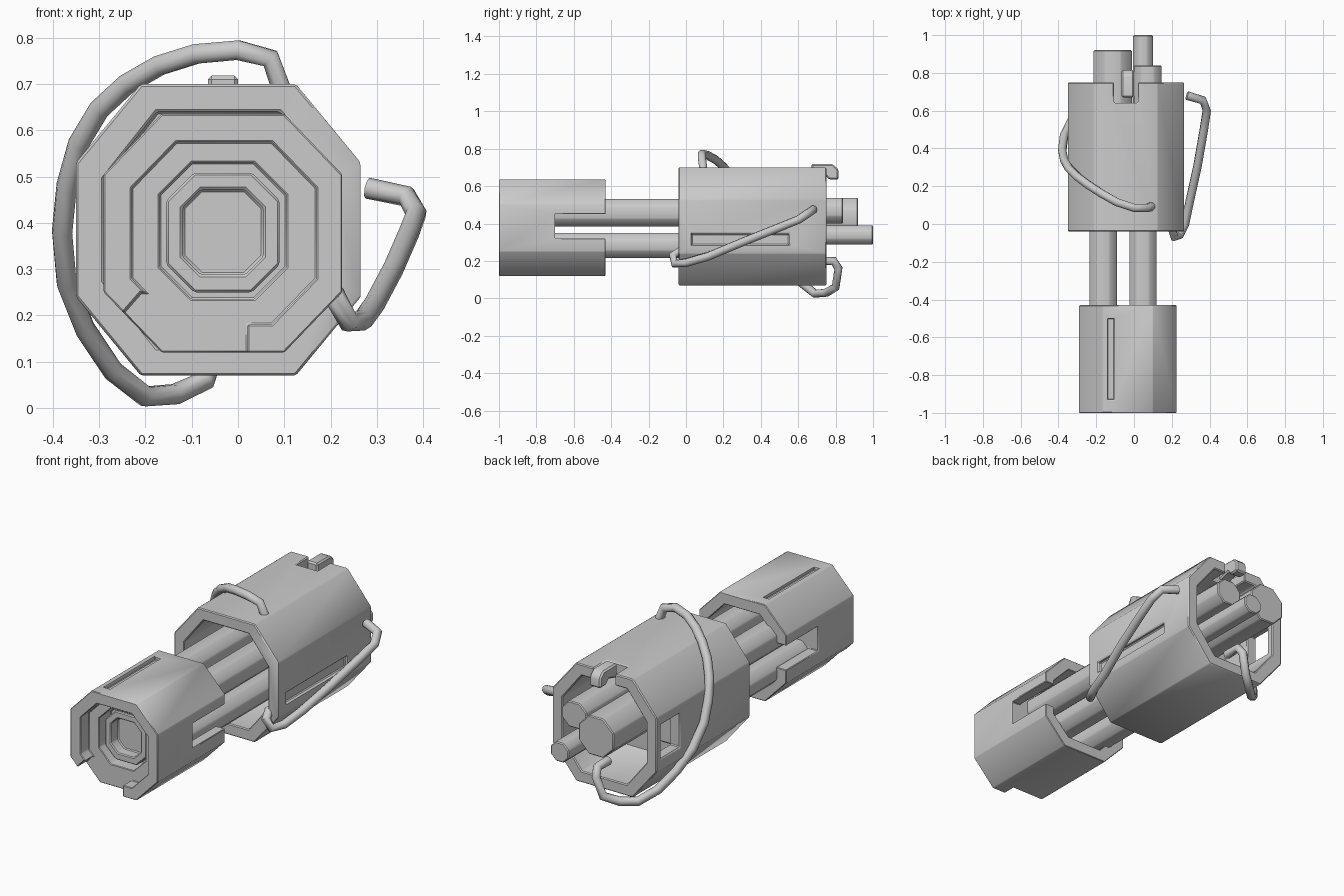
import bpy, bmesh
from mathutils import Vector

if "Cube" in bpy.data.objects:
    bpy.data.objects.remove(bpy.data.objects["Cube"])

grey = bpy.data.materials.new("grey metal")
grey.diffuse_color = (0.6, 0.6, 0.6, 1)
grey.use_nodes = True
grey.node_tree.nodes["Principled BSDF"].inputs["Base Color"].default_value = grey.diffuse_color


def finish(ob, angle=0.6):
    ob.data.materials.append(grey)
    bpy.ops.object.select_all(action='DESELECT')
    bpy.context.view_layer.objects.active = ob
    ob.select_set(True)
    bpy.ops.object.shade_smooth_by_angle(angle=angle)


def octagon(x0, x1, z0, z1, cx, cz=None):
    cz = cz or cx
    return [(x0 + cx, z0), (x1 - cx, z0), (x1, z0 + cz), (x1, z1 - cz),
            (x1 - cx, z1), (x0 + cx, z1), (x0, z1 - cz), (x0, z0 + cz)]


def rect(x0, x1, z0, z1):
    return [(x0, z0), (x1, z0), (x1, z1), (x0, z1)]


def prism(name, outline, a, b, axis='y'):
    """Extrude an outline from a to b along y (outline xz) or x (outline yz)."""
    bm = bmesh.new()
    rings = []
    for t in (a, b):
        rings.append([bm.verts.new((u, t, v) if axis == 'y' else (t, u, v))
                      for u, v in outline])
    n = len(outline)
    bm.faces.new(rings[0])
    bm.faces.new(rings[1])
    for i in range(n):
        j = (i + 1) % n
        bm.faces.new((rings[0][i], rings[0][j], rings[1][j], rings[1][i]))
    bmesh.ops.recalc_face_normals(bm, faces=bm.faces)
    me = bpy.data.meshes.new(name)
    bm.to_mesh(me)
    bm.free()
    ob = bpy.data.objects.new(name, me)
    bpy.context.collection.objects.link(ob)
    return ob


def carve(ob, cutters, bevel=0.005):
    """Subtract (outline, start, end) prisms in turn, bake, soften the edges."""
    helpers = []
    for outline, a, b in cutters:
        c = prism("cutter", outline, a, b)
        c.hide_render = True
        m = ob.modifiers.new("cut", 'BOOLEAN')
        m.operation, m.solver, m.object = 'DIFFERENCE', 'EXACT', c
        helpers.append(c)
    m = ob.modifiers.new("bevel", 'BEVEL')
    m.width, m.segments, m.limit_method = bevel, 1, 'ANGLE'
    m.angle_limit = 0.6
    deps = bpy.context.evaluated_depsgraph_get()
    me = bpy.data.meshes.new_from_object(ob.evaluated_get(deps))
    ob.modifiers.clear()
    ob.data = me
    for c in helpers:
        bpy.data.objects.remove(c)
    finish(ob)
    return ob


# Front shell: octagonal housing, recessed face, open rear with side slots
carve(prism("front_shell", octagon(-.29, .225, .12, .635, .125, .13), -1, -.43), [
    (octagon(-.23, .17, .18, .575, .097, .1), -1.1, -.93),           # face recess
    ([(.02, .05), (.02, .25), (-.21, .25), (-.30, .147), (-.2, .05)], -1.1, -.93),
    (octagon(-.17, .105, .235, .53, .07), -.95, -.83),               # muzzle hole
    (octagon(-.23, .17, .18, .575, .097, .1), -.70, -.40),           # rear hollow
    (rect(-.4, .4, .32, .45), -.70, -.40),                           # side slots
    (rect(-.14, -.105, .615, .7), -.93, -.50),                       # top groove
])

# Muzzle ring inside the recess
carve(prism("muzzle_ring", octagon(-.155, .09, .25, .508, .06), -.90, -.80), [
    (octagon(-.12, .055, .288, .472, .04), -.95, -.84)])

# Four octagonal rods linking the two housings
for x in (-.1625, .0475):
    for z, h in ((.4575, .0725), (.2825, .0675)):
        carve(prism("link_rod", octagon(x - .0725, x + .0725, z - h, z + h, .04),
                    -.72, .40), [])

# Rear body: larger octagonal tube with a groove, side window and top notch
carve(prism("rear_body", octagon(-.35, .265, .07, .70, .14, .17), -.04, .75), [
    (octagon(-.29, .205, .13, .64, .115, .145), -.1, .33),           # front hollow
    (octagon(-.29, .205, .13, .64, .115, .145), .38, .80),           # rear hollow
    (rect(.245, .3, .285, .345), .03, .55),                          # side groove
    (rect(-.4, -.27, .30, .48), .55, .71),                           # side window
    (rect(-.105, .02, .62, .8), .64, .80),                           # top notch
])

# Cylinders sticking out of the back
for name, outline, end in (
        ("rear_cylinder_large", octagon(-.215, -.01, .33, .537, .06), .92),
        ("rear_cylinder_small", octagon(0, .145, .40, .537, .04), .84),
        ("rear_pin", octagon(-.005, .10, .287, .39, .03), 1.0)):
    carve(prism(name, outline, .36, end), [])

# Bent catch in the top notch
carve(prism("top_catch", [(.67, .64), (.74, .66), (.765, .635), (.815, .635),
                          (.815, .69), (.785, .718), (.67, .718)],
            -.065, 0, 'x'), [], .008)


def hose(name, points, r=.023):
    cu = bpy.data.curves.new(name, 'CURVE')
    cu.dimensions = '3D'
    cu.bevel_depth, cu.bevel_resolution, cu.use_fill_caps = r, 2, True
    sp = cu.splines.new('POLY')
    sp.points.add(len(points) - 1)
    for p, co in zip(sp.points, points):
        p.co = Vector((*co, 1))
    tmp = bpy.data.objects.new(name + "_path", cu)
    bpy.context.collection.objects.link(tmp)
    deps = bpy.context.evaluated_depsgraph_get()
    me = bpy.data.meshes.new_from_object(tmp.evaluated_get(deps))
    bpy.data.objects.remove(tmp)
    ob = bpy.data.objects.new(name, me)
    bpy.context.collection.objects.link(ob)
    me.materials.clear()
    finish(ob, 1.0)


# Long hose wrapping from the rear bottom round the left side to the top
hose("left_hose", [
    (-.03, .70, .20), (-.03, .79, .20), (-.04, .815, .16), (-.07, .80, .06),
    (-.135, .75, .03), (-.20, .69, .025), (-.27, .62, .08), (-.33, .55, .17),
    (-.37, .47, .27), (-.38, .39, .38), (-.37, .34, .48), (-.345, .295, .57),
    (-.30, .25, .645), (-.24, .205, .70), (-.17, .16, .74), (-.09, .115, .765),
    (0, .085, .773), (.07, .085, .755), (.10, .095, .67)])

# Short hose along the right side
hose("right_hose", [
    (.28, .68, .475), (.365, .655, .457), (.385, .60, .42), (.37, .50, .38),
    (.335, .30, .30), (.295, .12, .225), (.27, 0, .19), (.24, -.06, .185),
    (.215, -.07, .23), (.20, -.02, .26)])
